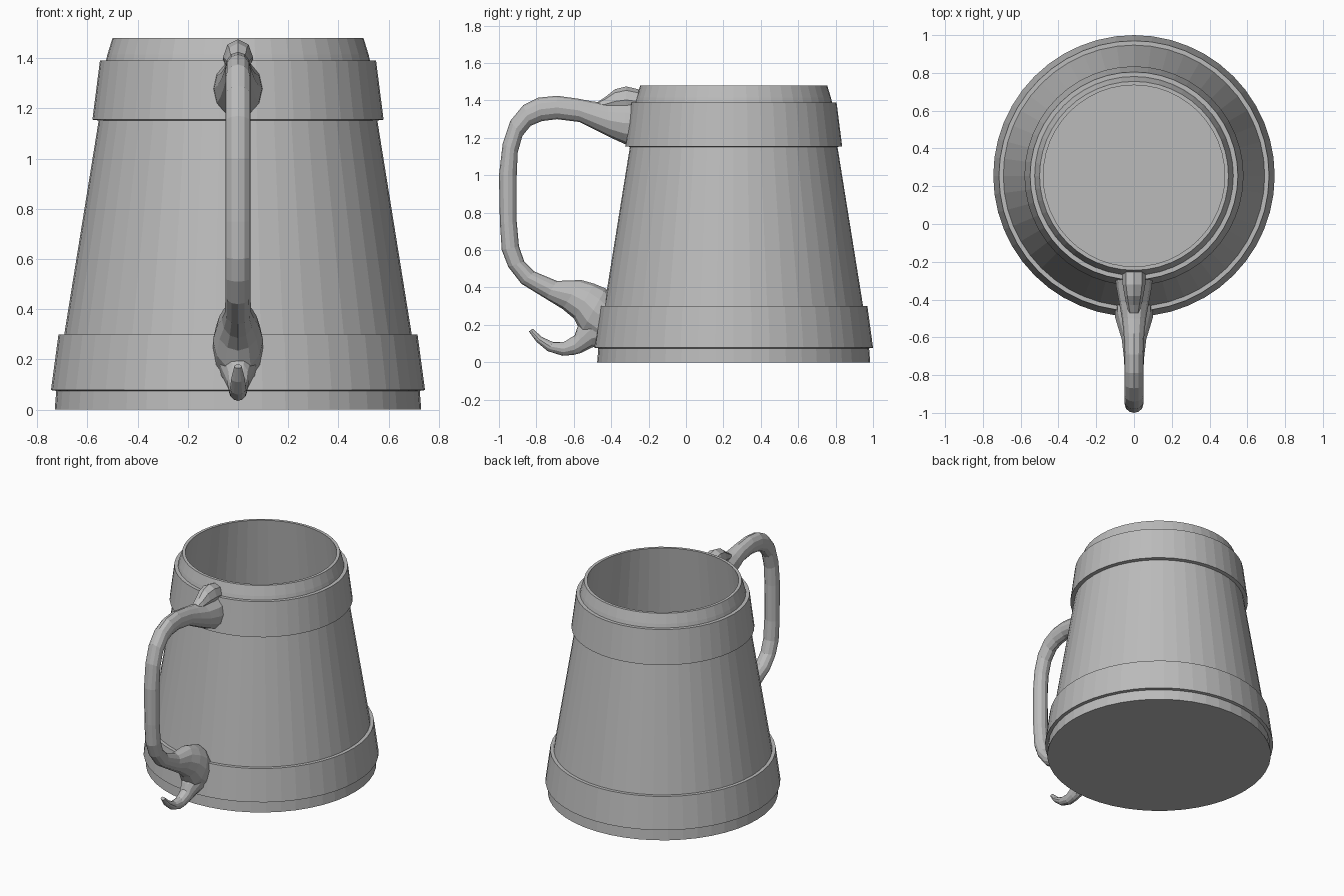
import bpy, bmesh, math

MUG_Y = 0.255      # the mug axis sits behind the origin, the handle in front

grey = bpy.data.materials.new("plain grey")
grey.diffuse_color = (0.5, 0.5, 0.5, 1)


def loft(name, rings):
    """Skin a list of equal-sized rings and cap both ends."""
    bm = bmesh.new()
    loops = [[bm.verts.new(p) for p in ring] for ring in rings]
    n = len(loops[0])
    for a, b in zip(loops, loops[1:]):
        for i in range(n):
            j = (i + 1) % n
            bm.faces.new((a[i], a[j], b[j], b[i]))
    bm.faces.new(loops[0][::-1])
    bm.faces.new(loops[-1])
    bmesh.ops.recalc_face_normals(bm, faces=bm.faces)
    mesh = bpy.data.meshes.new(name)
    bm.to_mesh(mesh)
    bm.free()
    mesh.materials.append(grey)
    obj = bpy.data.objects.new(name, mesh)
    bpy.context.collection.objects.link(obj)
    return obj


def circle(r, z, n=48):
    return [(r * math.cos(2 * math.pi * i / n),
             MUG_Y + r * math.sin(2 * math.pi * i / n), z) for i in range(n)]


def oval(y0, z0, y1, z1, w, n=12):
    """Oval ring spanning two side-view outline points, half-width w in x."""
    ring = []
    for i in range(n):
        t = 2 * math.pi * i / n
        c = math.cos(t)
        ring.append((w * math.sin(t),
                     (y0 + y1) / 2 + c * (y0 - y1) / 2,
                     (z0 + z1) / 2 + c * (z0 - z1) / 2))
    return ring


# Mug body: outside with both bands, rim, then hollow inside down to the floor
profile = [(.73, 0), (.724, .075), (.745, .078), (.715, .30), (.692, .30),
           (.555, 1.152), (.58, 1.155), (.55, 1.39), (.526, 1.39),
           (.52, 1.415), (.50, 1.48), (.48, 1.48), (.65, .08)]
loft("mug_body", [circle(r, z) for r, z in profile])

# Handle: outer point, inner point, half-width
handle = [(-.25, 1.40, -.285, 1.155, .10), (-.33, 1.39, -.33, 1.168, .095),
          (-.42, 1.385, -.40, 1.20, .08), (-.50, 1.395, -.49, 1.245, .065),
          (-.58, 1.41, -.57, 1.285, .055), (-.69, 1.425, -.69, 1.30, .05),
          (-.79, 1.415, -.77, 1.29, .05), (-.87, 1.375, -.83, 1.265, .05),
          (-.94, 1.29, -.875, 1.21, .05), (-.98, 1.17, -.90, 1.12, .05),
          (-1.0, 1.0, -.905, 1.0, .05), (-.995, .75, -.905, .75, .05),
          (-.985, .60, -.893, .62, .05), (-.95, .51, -.865, .54, .05),
          (-.88, .42, -.81, .485, .05), (-.75, .34, -.69, .435, .052),
          (-.66, .285, -.56, .44, .065), (-.60, .235, -.49, .42, .085),
          (-.56, .16, -.43, .395, .10), (-.47, .10, -.40, .36, .10)]
loft("handle", [oval(*s) for s in handle])

# Curled tail under the lower handle joint
tail = [(-.44, .09, -.44, .30, .085), (-.50, .08, -.52, .27, .07),
        (-.56, .05, -.58, .19, .045), (-.60, .04, -.595, .145, .04),
        (-.66, .035, -.65, .11, .035), (-.74, .06, -.71, .108, .032),
        (-.80, .11, -.77, .135, .027), (-.84, .165, -.82, .18, .015)]
loft("handle_tail", [oval(*s) for s in tail])

# Thumb rest on top of the upper joint
rest = [(-.47, 1.393, -.47, 1.35, .03), (-.43, 1.42, -.43, 1.34, .04),
        (-.38, 1.46, -.38, 1.33, .05), (-.32, 1.475, -.32, 1.33, .06),
        (-.255, 1.46, -.255, 1.33, .06)]
loft("thumb_rest", [oval(*s, n=8) for s in rest])
